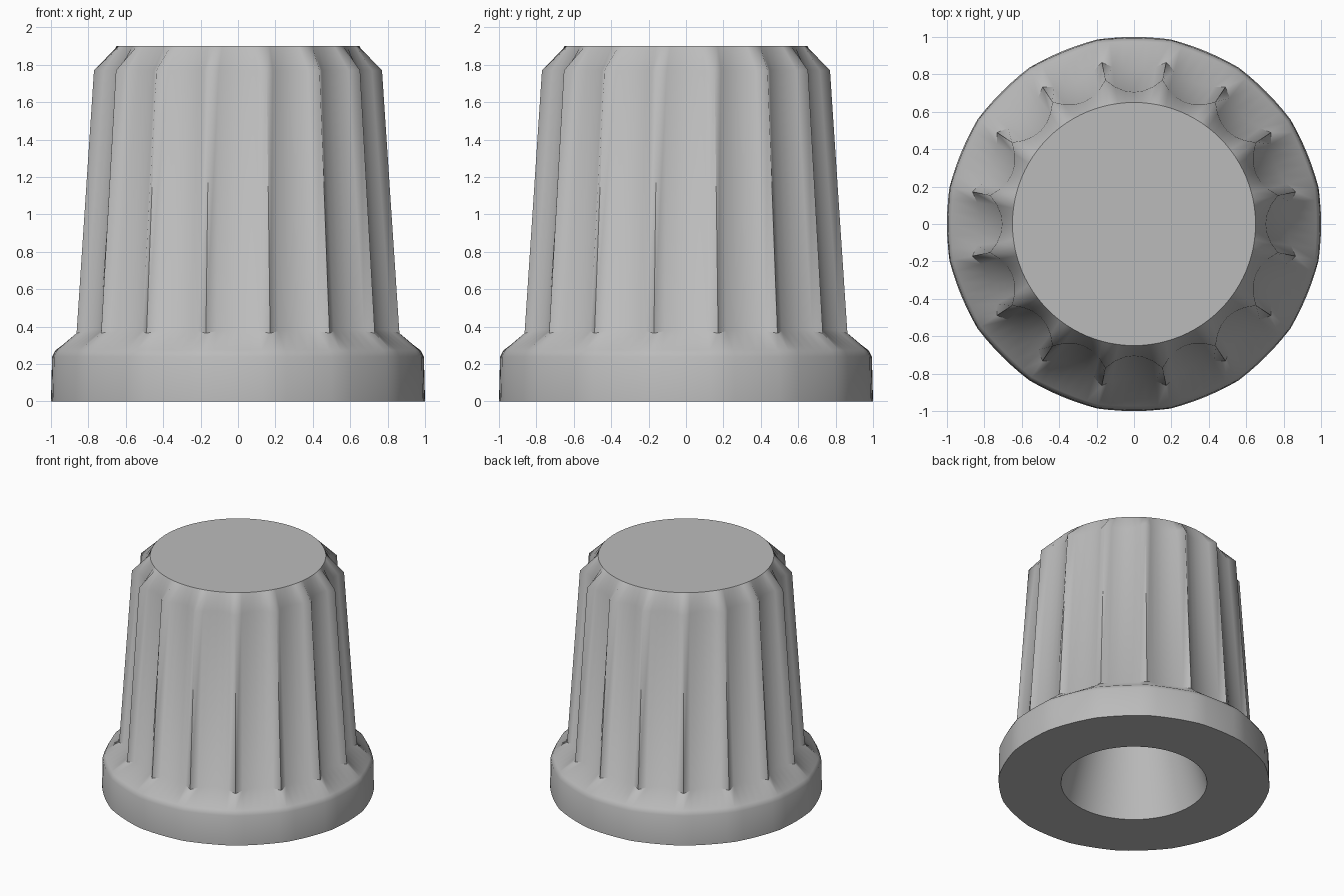
import bpy
import bmesh
from math import sin, cos, pi
from mathutils import Matrix, Vector

if "Cube" in bpy.data.objects:
    bpy.data.objects.remove(bpy.data.objects["Cube"], do_unlink=True)

FLUTES = 16
STEPS = 6
HALF = pi / FLUTES

# Plain grey plastic
grey = bpy.data.materials.new("grey_plastic")
grey.use_nodes = True
colour = (0.5, 0.5, 0.5, 1)
grey.diffuse_color = colour
grey.node_tree.nodes["Principled BSDF"].inputs["Base Color"].default_value = colour

# Rings from the bore up the outside: ridge radius, ridge z, groove radius, groove z
rings = [
    (0.30, 0.90, 0.30, 0.90),      # bore ceiling
    (0.54, 0.00, 0.54, 0.00),      # bore mouth
    (1.006, 0.00, 1.00, 0.00),     # skirt foot
    (1.002, 0.24, 0.994, 0.24),    # skirt top
    (0.985, 0.275, 0.975, 0.275),  # rounded skirt edge
    (0.88, 0.365, 0.82, 0.385),    # foot of the grip
    (0.785, 1.77, 0.705, 1.77),    # head of the grip
    (0.65, 1.90, 0.65, 1.90),      # top rim
]
RIM = len(rings) - 1
MOUTH = 1
FOOT = 2


def ring_points(ridge_r, ridge_z, groove_r, groove_z):
    """One closed ring made of a repeated curved flute section."""
    points = []
    for flute in range(FLUTES):
        turn = Matrix.Rotation(2 * HALF * flute, 3, 'Z')
        for step in range(STEPS):
            t = 2 * step / STEPS - 1
            u = groove_r + (ridge_r * cos(HALF) - groove_r) * t * t
            v = ridge_r * sin(HALF) * t
            z = groove_z + (ridge_z - groove_z) * t * t
            points.append(turn @ Vector((u, v, z)))
    return points


# Knob body
bm = bmesh.new()
loops = [[bm.verts.new(p) for p in ring_points(*r)] for r in rings]
count = FLUTES * STEPS
for low, high in zip(loops, loops[1:]):
    for i in range(count):
        j = (i + 1) % count
        bm.faces.new((low[i], low[j], high[j], high[i]))
bm.faces.new(loops[0])
bm.faces.new(loops[-1])
bmesh.ops.recalc_face_normals(bm, faces=bm.faces)

# Crisp rims on the flat ends
for k in (0, MOUTH, FOOT, RIM):
    for i in range(count):
        bm.edges.get((loops[k][i], loops[k][(i + 1) % count])).smooth = False

mesh = bpy.data.meshes.new("fluted_knob")
bm.to_mesh(mesh)
bm.free()
mesh.materials.append(grey)
knob = bpy.data.objects.new("fluted_knob", mesh)
bpy.context.collection.objects.link(knob)

# Smooth shading with sharp ridges
bpy.ops.object.select_all(action='DESELECT')
knob.select_set(True)
bpy.context.view_layer.objects.active = knob
bpy.ops.object.shade_smooth_by_angle(angle=0.9, keep_sharp_edges=True)
